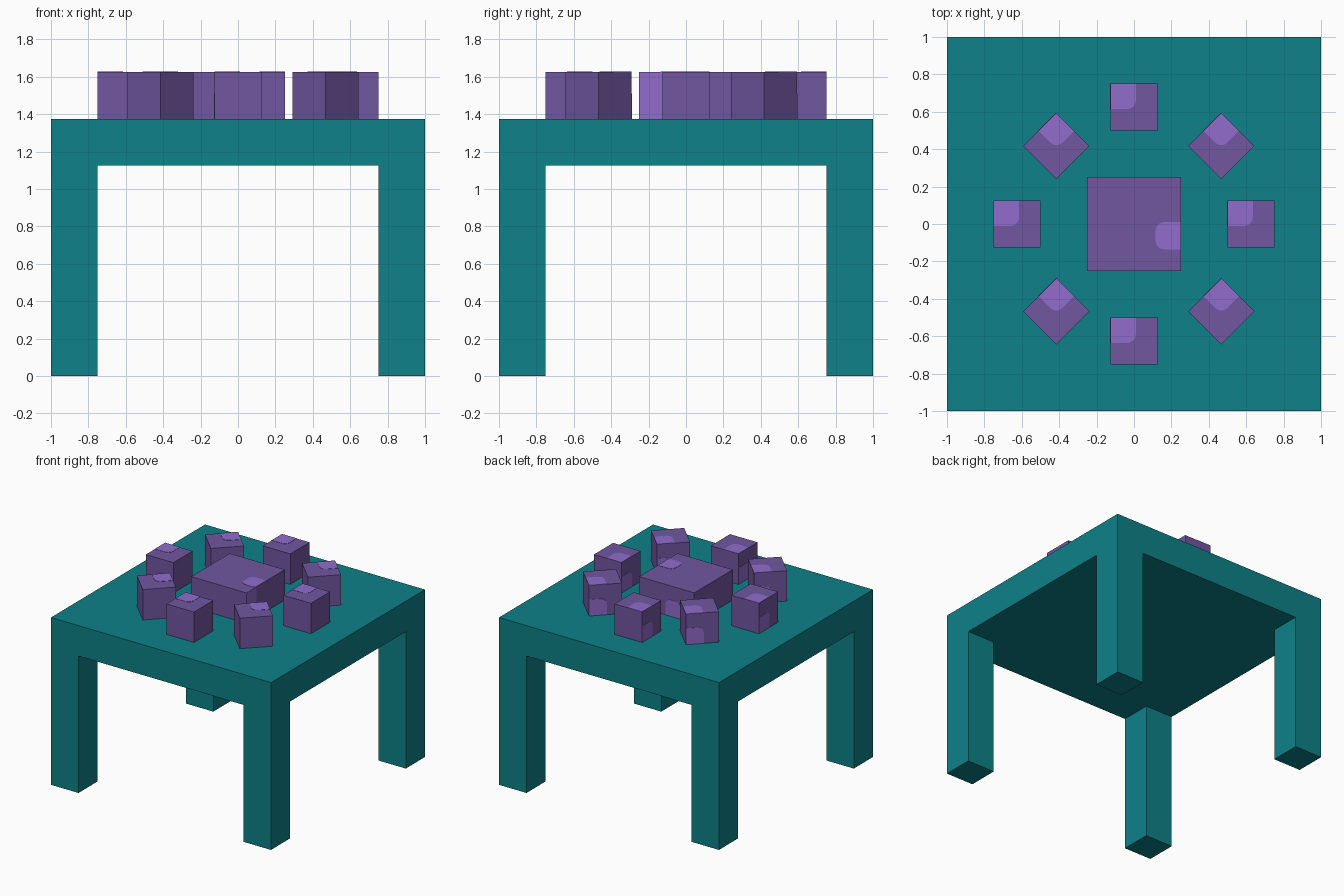
import bpy, bmesh, math
from mathutils import Matrix, Vector

cube = bpy.data.objects.get("Cube")
if cube:
    bpy.data.objects.remove(cube, do_unlink=True)


def make_material(name, rgb):
    mat = bpy.data.materials.new(name)
    mat.use_nodes = True
    mat.diffuse_color = (*rgb, 1)
    bsdf = next(n for n in mat.node_tree.nodes if n.type == 'BSDF_PRINCIPLED')
    bsdf.inputs["Base Color"].default_value = (*rgb, 1)
    return mat


TEAL = make_material("teal", (0.004, 0.220, 0.246))
PURPLE = make_material("purple", (0.165, 0.095, 0.356))
LILAC = make_material("lilac", (0.283, 0.150, 0.610))


def finish(name, bm, mat):
    bmesh.ops.recalc_face_normals(bm, faces=bm.faces[:])
    mesh = bpy.data.meshes.new(name)
    bm.to_mesh(mesh)
    bm.free()
    mesh.materials.append(mat)
    obj = bpy.data.objects.new(name, mesh)
    bpy.context.collection.objects.link(obj)
    return obj


def box(name, size, place, mat):
    bm = bmesh.new()
    bmesh.ops.create_cube(bm, size=1, matrix=place @ Matrix.Diagonal((*size, 1)))
    return finish(name, bm, mat)


def patch(name, place, origin, u, v, w, h, rounded, r=0.045):
    """Thin plate spanning w along u and h along v; 'rounded' lists the
    corners to round: 0 origin, 1 end of u, 2 opposite, 3 end of v."""
    corners = [(0, 0), (w, 0), (w, h), (0, h)]
    centres = [(r, r), (w - r, r), (w - r, h - r), (r, h - r)]
    pts = []
    for i, corner in enumerate(corners):
        if i in rounded:
            for k in range(6):
                a = math.radians(180 + 90 * i + 18 * k)
                pts.append((centres[i][0] + r * math.cos(a),
                            centres[i][1] + r * math.sin(a)))
        else:
            pts.append(corner)
    o, u, v = Vector(origin), Vector(u), Vector(v)
    normal = u.cross(v)
    bm = bmesh.new()
    face = bm.faces.new([bm.verts.new(o + u * a + v * b) for a, b in pts])
    ext = bmesh.ops.extrude_face_region(bm, geom=[face])
    top = [g for g in ext["geom"] if isinstance(g, bmesh.types.BMVert)]
    bmesh.ops.translate(bm, verts=top, vec=normal * 0.002)
    bm.transform(place)
    return finish(name, bm, LILAC)


# Table: slab cut into a 3 x 3 grid, corner cells pulled down into legs
TOP, THICK, LEG = 1.375, 0.25, 0.25
bm = bmesh.new()
bmesh.ops.create_cube(bm, size=1, matrix=Matrix.Translation((0, 0, TOP - THICK / 2))
                      @ Matrix.Diagonal((2, 2, THICK, 1)))
for axis in ((1, 0, 0), (0, 1, 0)):
    for side in (-1, 1):
        bmesh.ops.bisect_plane(bm, geom=bm.verts[:] + bm.edges[:] + bm.faces[:],
                               plane_co=Vector(axis) * side * (1 - LEG), plane_no=axis)
bm.normal_update()
feet = []
for f in bm.faces:
    c = f.calc_center_median()
    if f.normal.z < -0.9 and abs(c.x) > 0.8 and abs(c.y) > 0.8:
        feet.append(f)
ext = bmesh.ops.extrude_face_region(bm, geom=feet)
bmesh.ops.translate(bm, vec=(0, 0, THICK - TOP),
                    verts=[g for g in ext["geom"] if isinstance(g, bmesh.types.BMVert)])
bmesh.ops.recalc_face_normals(bm, faces=bm.faces[:])
bmesh.ops.dissolve_limit(bm, angle_limit=0.01, verts=bm.verts[:], edges=bm.edges[:])
finish("table", bm, TEAL)

# Large centre block with its light patches
B = 0.25
centre = Matrix.Translation((0, 0, TOP + B / 2))
box("centre_block", (0.5, 0.5, B), centre, PURPLE)
patch("centre_top_patch", centre, (0.115, -0.135, B / 2), (1, 0, 0), (0, 1, 0),
      0.135, 0.145, (0, 3))
patch("centre_side_patch", centre, (0.25, -0.25, -B / 2), (0, 1, 0), (0, 0, 1),
      0.13, B, ())
patch("centre_back_patch", centre, (0.01, 0.25, -B / 2), (-1, 0, 0), (0, 0, 1),
      0.14, 0.135, (2, 3))

# Ring of small blocks: four square on, four turned by 45 degrees
ring = [(0, 0.625, 0), (0.625, 0, 0), (0, -0.625, 0), (-0.625, 0, 0)]
ring += [(x, y, -45) for x in (-0.415, 0.467) for y in (-0.467, 0.417)]
H = B / 2
for i, (x, y, turn) in enumerate(ring, 1):
    place = Matrix.Translation((x, y, TOP + H)) @ Matrix.Rotation(math.radians(turn), 4, 'Z')
    box(f"small_block_{i}", (B, B, B), place, PURPLE)
    # Patch in the back corner of the top, and low on the -x side
    patch(f"top_patch_{i}", place, (-H, H, H), (0, -1, 0), (1, 0, 0), 0.135, 0.135, (2,))
    patch(f"side_patch_{i}", place, (-H, H, -H), (0, -1, 0), (0, 0, 1), 0.135, 0.135, (2,))
